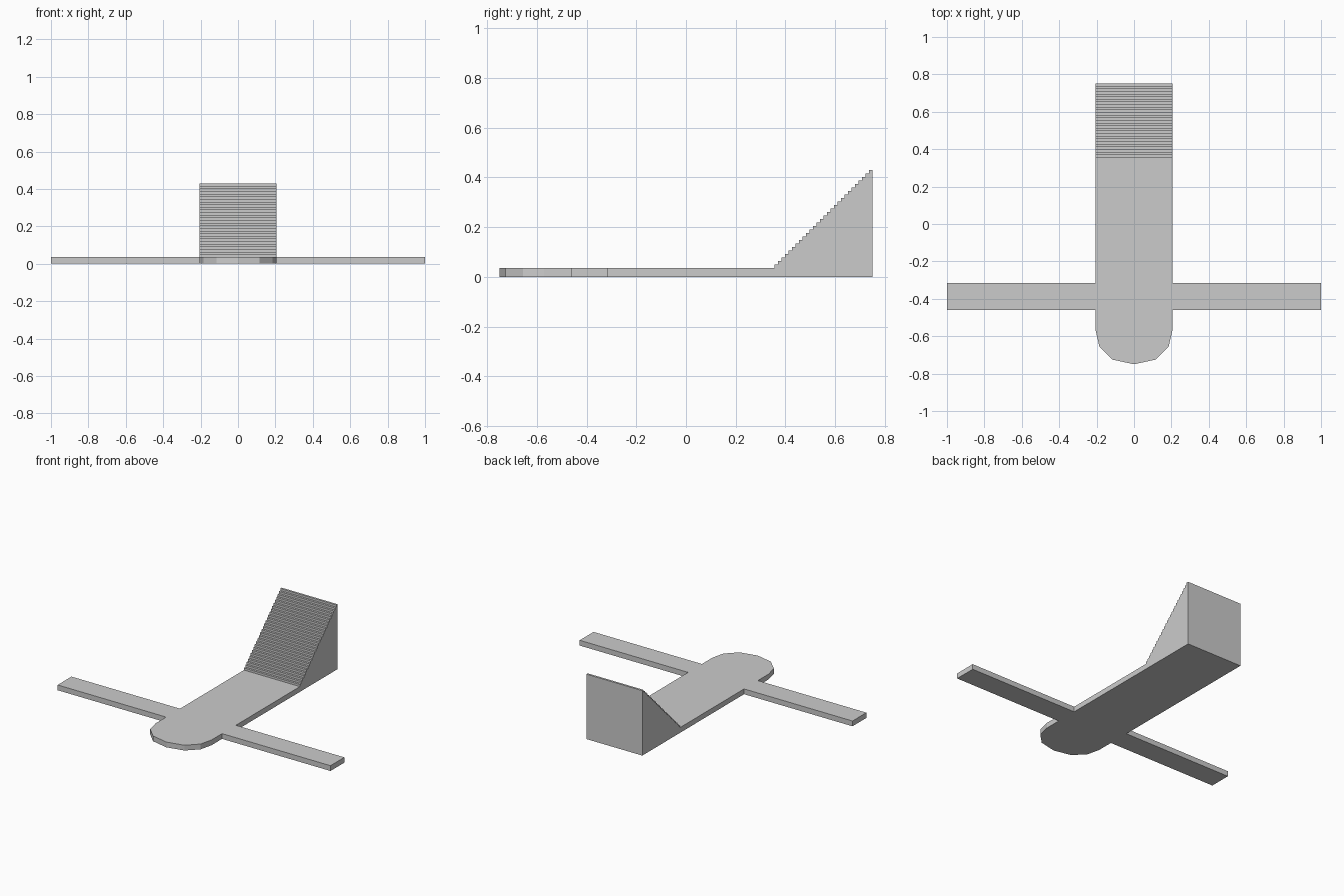
import bpy
import bmesh
from mathutils import Vector

if "Cube" in bpy.data.objects:
    bpy.data.objects.remove(bpy.data.objects["Cube"])

THICK = 0.035      # plate thickness
HALF = 0.205       # half width of the fuselage
TAIL_Y = 0.355     # where the stepped tail begins
BACK_Y = 0.75
TAIL_Z = 0.43
STEPS = 28


def extrude_profile(name, points, direction):
    """Turn a closed outline into a solid by extruding it along a vector."""
    bm = bmesh.new()
    face = bm.faces.new([bm.verts.new(p) for p in points])
    result = bmesh.ops.extrude_face_region(bm, geom=[face], use_keep_orig=True)
    moved = [v for v in result["geom"] if isinstance(v, bmesh.types.BMVert)]
    bmesh.ops.translate(bm, verts=moved, vec=Vector(direction))
    bmesh.ops.recalc_face_normals(bm, faces=bm.faces[:])
    mesh = bpy.data.meshes.new(name)
    bm.to_mesh(mesh)
    bm.free()
    obj = bpy.data.objects.new(name, mesh)
    bpy.context.collection.objects.link(obj)
    return obj


# Flat fuselage with rounded nose and straight wings, right half then mirrored
right = [(0.115, -0.725), (0.185, -0.655), (HALF, -0.57),
         (HALF, -0.46), (1.0, -0.46), (1.0, -0.315), (HALF, -0.315),
         (HALF, TAIL_Y)]
outline = [(0, -0.75)] + right + [(-x, y) for x, y in reversed(right)]
extrude_profile("fuselage_and_wings", [(x, y, 0) for x, y in outline], (0, 0, THICK))

# Tail wedge whose sloping front is a fine staircase
run = (BACK_Y - TAIL_Y) / STEPS
rise = (TAIL_Z - THICK) / STEPS
profile = [(BACK_Y, 0), (TAIL_Y, 0)]
for i in range(STEPS):
    top = THICK + (i + 1) * rise
    profile += [(TAIL_Y + i * run, top), (TAIL_Y + (i + 1) * run, top)]
extrude_profile("stepped_tail", [(-HALF, y, z) for y, z in profile], (2 * HALF, 0, 0))
